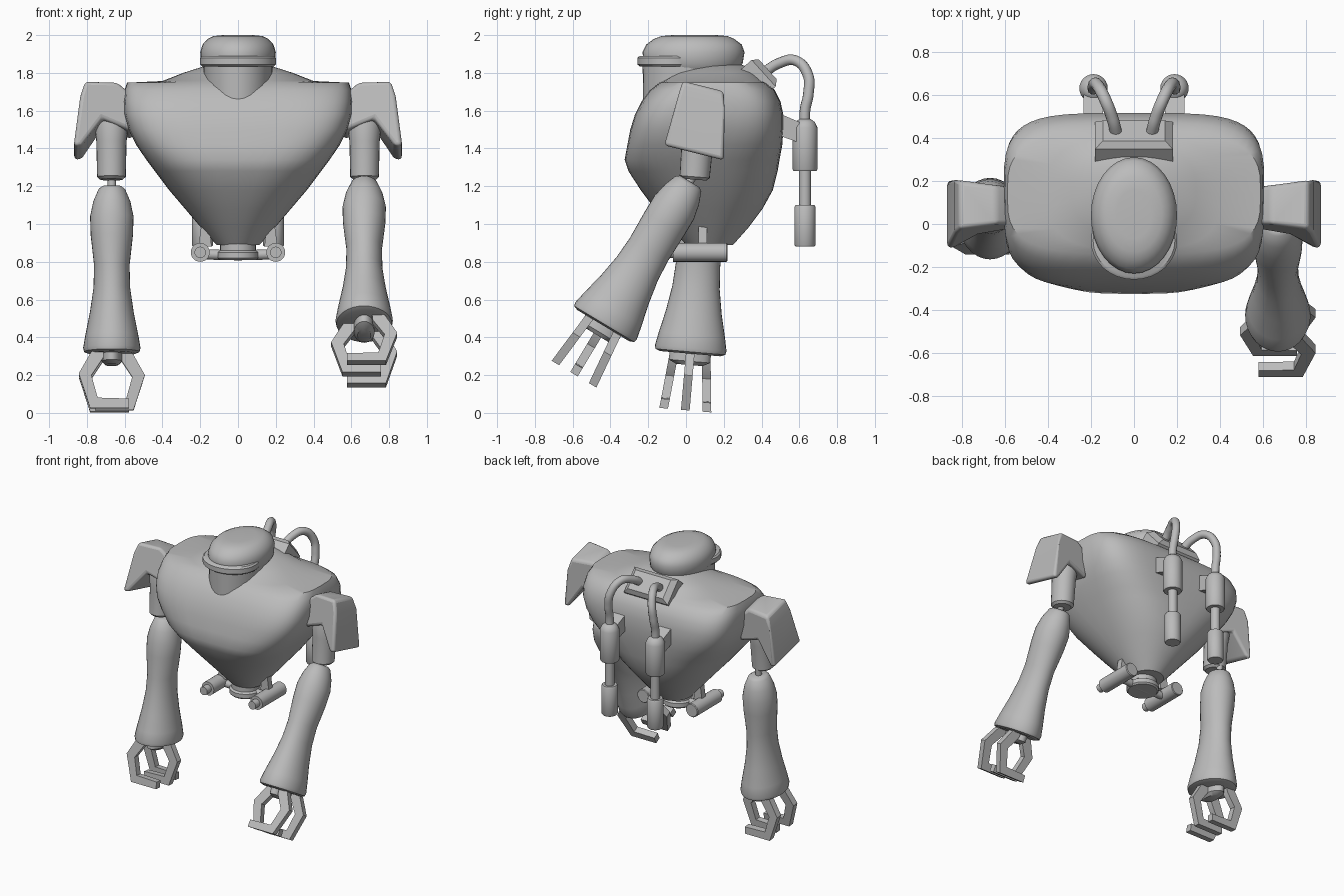
import bpy, bmesh, math
from mathutils import Matrix

cube = bpy.data.objects.get("Cube")
if cube:
    bpy.data.objects.remove(cube)

grey = bpy.data.materials.new("plain grey")
grey.use_nodes = True
grey.diffuse_color = (0.5, 0.5, 0.5, 1)
grey.node_tree.nodes["Principled BSDF"].inputs["Base Color"].default_value = (0.5, 0.5, 0.5, 1)


def finish(name, bm, matrix=Matrix(), angle=40, bevel=0, segments=2):
    """Turn a bmesh into a shaded object."""
    bm.transform(matrix)
    bmesh.ops.recalc_face_normals(bm, faces=bm.faces)
    mesh = bpy.data.meshes.new(name)
    bm.to_mesh(mesh)
    bm.free()
    mesh.materials.append(grey)
    ob = bpy.data.objects.new(name, mesh)
    bpy.context.collection.objects.link(ob)
    if bevel:
        mod = ob.modifiers.new("rounding", "BEVEL")
        mod.width, mod.segments = bevel, segments
    bpy.ops.object.select_all(action="DESELECT")
    ob.select_set(True)
    bpy.context.view_layer.objects.active = ob
    bpy.ops.object.shade_smooth_by_angle(angle=math.radians(angle))


def loft(name, rings, matrix=Matrix(), sides=32, angle=40):
    """Skin superellipse rings given as (z, half width, y front, y back, power)."""
    bm = bmesh.new()
    loops = []
    for z, hx, y0, y1, n in rings:
        loop = []
        for i in range(sides):
            a = math.tau * i / sides
            c, s = math.cos(a), math.sin(a)
            x = hx * math.copysign(abs(c) ** (2 / n), c)
            y = (y0 + y1) / 2 + (y1 - y0) / 2 * math.copysign(abs(s) ** (2 / n), s)
            loop.append(bm.verts.new((x, y, z)))
        loops.append(loop)
    for a, b in zip(loops, loops[1:]):
        for i in range(sides):
            j = (i + 1) % sides
            bm.faces.new((a[i], a[j], b[j], b[i]))
    bm.faces.new(loops[0])
    bm.faces.new(loops[-1])
    finish(name, bm, matrix, angle)


def turned(name, profile, matrix=Matrix(), squash=1, sides=24):
    """Lathe (z, radius) pairs about the local z axis."""
    loft(name, [(z, r, -r * squash, r * squash, 2) for z, r in profile], matrix, sides)


def prism(name, front, back, matrix=Matrix(), bevel=0, angle=30, segments=2):
    """Join two matching outlines into a solid."""
    bm = bmesh.new()
    a = [bm.verts.new(p) for p in front]
    b = [bm.verts.new(p) for p in back]
    bm.faces.new(a)
    bm.faces.new(b)
    for i in range(len(a)):
        j = (i + 1) % len(a)
        bm.faces.new((a[i], a[j], b[j], b[i]))
    finish(name, bm, matrix, angle, bevel, segments)


def tube(name, points, radius):
    """Sweep a round pipe along a smooth path."""
    curve = bpy.data.curves.new(name, "CURVE")
    curve.dimensions = "3D"
    curve.bevel_depth, curve.bevel_resolution = radius, 4
    curve.use_fill_caps = True
    spline = curve.splines.new("BEZIER")
    spline.bezier_points.add(len(points) - 1)
    for bp, p in zip(spline.bezier_points, points):
        bp.co = p
        bp.handle_left_type = bp.handle_right_type = "AUTO"
    curve.materials.append(grey)
    ob = bpy.data.objects.new(name, curve)
    bpy.context.collection.objects.link(ob)


# Torso, wide at the shoulders and tapering to the waist
loft("torso", [
    (0.89, 0.115, 0.0, 0.25, 2), (0.98, 0.195, -0.08, 0.33, 2.1),
    (1.08, 0.28, -0.165, 0.405, 2.3), (1.18, 0.365, -0.24, 0.46, 2.6),
    (1.28, 0.44, -0.305, 0.485, 3), (1.34, 0.485, -0.325, 0.495, 3.3),
    (1.42, 0.54, -0.31, 0.51, 3.8), (1.50, 0.58, -0.295, 0.515, 4.2),
    (1.58, 0.602, -0.27, 0.515, 4.3), (1.65, 0.605, -0.235, 0.50, 4.2),
    (1.71, 0.60, -0.19, 0.47, 3.8), (1.748, 0.588, -0.14, 0.42, 3.4),
    (1.757, 0.40, -0.12, 0.40, 3), (1.80, 0.29, -0.06, 0.37, 2.5),
    (1.835, 0.18, 0.03, 0.32, 2), (1.85, 0.08, 0.12, 0.27, 2)], sides=48)

# Head, visor rim and neck
loft("neck", [(1.55, 0.17, -0.225, 0.22, 2), (1.86, 0.185, -0.23, 0.25, 2)])
loft("head", [
    (1.82, 0.18, -0.2, 0.28, 2), (1.85, 0.198, -0.225, 0.30, 2),
    (1.91, 0.2, -0.23, 0.31, 2), (1.95, 0.188, -0.21, 0.295, 2),
    (1.98, 0.16, -0.17, 0.255, 2), (1.995, 0.13, -0.13, 0.22, 2),
    (2.0, 0.08, -0.07, 0.16, 2)])
loft("visor_rim", [
    (1.835, 0.19, -0.245, 0.09, 2), (1.845, 0.2, -0.258, 0.10, 2),
    (1.88, 0.2, -0.258, 0.10, 2), (1.89, 0.19, -0.245, 0.09, 2)])

# Pad cross-section: (x, z, front y, back y)
PAD = [(0.56, 1.68, 0.0, 0.17), (0.64, 1.745, 0.0, 0.18), (0.81, 1.745, -0.02, 0.2),
       (0.835, 1.66, -0.045, 0.215), (0.87, 1.38, -0.115, 0.2),
       (0.83, 1.38, -0.115, 0.2), (0.72, 1.54, -0.05, 0.19), (0.56, 1.48, -0.02, 0.17)]
# Finger outline: (outward, downward)
FINGER = [(0.04, -0.03), (0.11, 0.0), (0.175, 0.115), (0.115, 0.3), (-0.09, 0.3),
          (-0.09, 0.25), (0.075, 0.245), (0.108, 0.125), (0.045, 0.03)]
REACH = 0.89


def arm(side, label, elbow_y, elbow_z, swing):
    # Shoulder pad and upper arm
    def edge(k):
        return [(side * p[0], p[k], p[1] - 0.25 * (p[k] - 0.03)) for p in PAD]
    prism(label + "_shoulder_pad", edge(2), edge(3), bevel=0.035, angle=60, segments=3)
    turned(label + "_upper_arm",
           [(0, 0.06), (0.015, 0.076), (0.2, 0.08), (0.3, 0.09), (0.38, 0.07)],
           Matrix.Translation((side * 0.67, 0.045, 1.235)) @ Matrix.Rotation(-0.08, 4, "X"), 1.05)
    # Forearm hanging from the elbow
    frame = (Matrix.Translation((side * 0.668, elbow_y, elbow_z))
             @ Matrix.Rotation(math.radians(swing), 4, "X"))
    turned(label + "_elbow_pin", [(-0.06, 0.022), (0.08, 0.022)], frame, sides=12)
    widths = [(0, 0.05, 0.06), (-0.015, 0.07, 0.08), (-0.08, 0.098, 0.105), (-0.16, 0.115, 0.122),
              (-0.26, 0.112, 0.122), (-0.42, 0.094, 0.118), (-0.54, 0.097, 0.126),
              (-0.67, 0.116, 0.148), (-0.79, 0.14, 0.176), (-0.86, 0.152, 0.19),
              (-0.88, 0.147, 0.186), (-REACH, 0.12, 0.16)]
    loft(label + "_forearm", [(z, w, -d, d, 2) for z, w, d in widths], frame)
    turned(label + "_wrist", [(-REACH + 0.05, 0.055), (-REACH - 0.04, 0.055),
                              (-REACH - 0.06, 0.035)], frame, 2)
    # Two outer fingers and an opposing thumb
    for name, y, way in (("front_finger", -0.1, 1), ("thumb", 0, -1), ("back_finger", 0.1, 1)):
        def outline(dy):
            return [(side * way * u, y * (0.85 + w) + dy, -REACH - w) for u, w in FINGER]
        prism(label + "_" + name, outline(-0.023), outline(0.023), frame)


arm(1, "left", 0.02, 1.225, -31)
arm(-1, "right", 0.1, 1.2, -5)

# Waist hub with crossbar
turned("waist_hub", [(0.81, 0.10), (0.82, 0.11), (0.85, 0.11), (0.86, 0.095), (0.92, 0.095)],
       Matrix.Translation((0, 0.09, 0)))
tube("waist_crossbar", [(-0.2, 0.09, 0.84), (0, 0.09, 0.835), (0.2, 0.09, 0.84)], 0.027)

# Back plate tilted behind the head, with a narrower outer face
tilt = Matrix.Translation((0, 0.385, 1.775)) @ Matrix.Rotation(math.radians(-48), 4, "X")


def rect(hx, hy, z):
    return [(-hx, -hy, z), (hx, -hy, z), (hx, hy, z), (-hx, hy, z)]


prism("back_plate", rect(0.18, 0.095, -0.07), rect(0.18, 0.095, 0.035), tilt)
prism("back_plate_cap", rect(0.18, 0.095, 0.035), rect(0.145, 0.07, 0.065), tilt)

for s, label in ((1, "left"), (-1, "right")):
    # Cylinder with narrow nozzle and strut at the waist
    along_y = Matrix.Translation((s * 0.2, 0, 0.85)) @ Matrix.Rotation(-math.pi / 2, 4, "X")
    turned(label + "_waist_cylinder", [(-0.12, 0.03), (-0.07, 0.03), (-0.07, 0.05),
                                       (0.215, 0.05), (0.22, 0.045)], along_y)
    prism(label + "_waist_strut",
          [(s * x, 0.065, z) for x, z in ((0.21, 0.88), (0.14, 0.88), (0.15, 0.99), (0.195, 0.99))],
          [(s * x, 0.11, z) for x, z in ((0.21, 0.88), (0.14, 0.88), (0.15, 0.99), (0.195, 0.99))])
    # Hose from the back plate to its canister
    tube(label + "_hose", [(s * 0.08, 0.41, 1.80), (s * 0.1, 0.49, 1.85), (s * 0.135, 0.58, 1.865),
                           (s * 0.17, 0.645, 1.79), (s * 0.185, 0.648, 1.69),
                           (s * 0.188, 0.63, 1.60), (s * 0.188, 0.63, 1.5)], 0.028)
    turned(label + "_canister", [
        (0.88, 0.05), (0.89, 0.056), (1.09, 0.056), (1.10, 0.05), (1.10, 0.032), (1.28, 0.032),
        (1.28, 0.06), (1.29, 0.066), (1.51, 0.066), (1.54, 0.052), (1.555, 0.03)],
        Matrix.Translation((s * 0.188, 0.63, 0)))
    # Wedge bracket holding the canister to the back
    section = [(0.46, 1.60), (0.6, 1.54), (0.6, 1.43), (0.46, 1.48)]
    prism(label + "_bracket", [(s * 0.145, y, z) for y, z in section],
          [(s * 0.235, y, z) for y, z in section])
